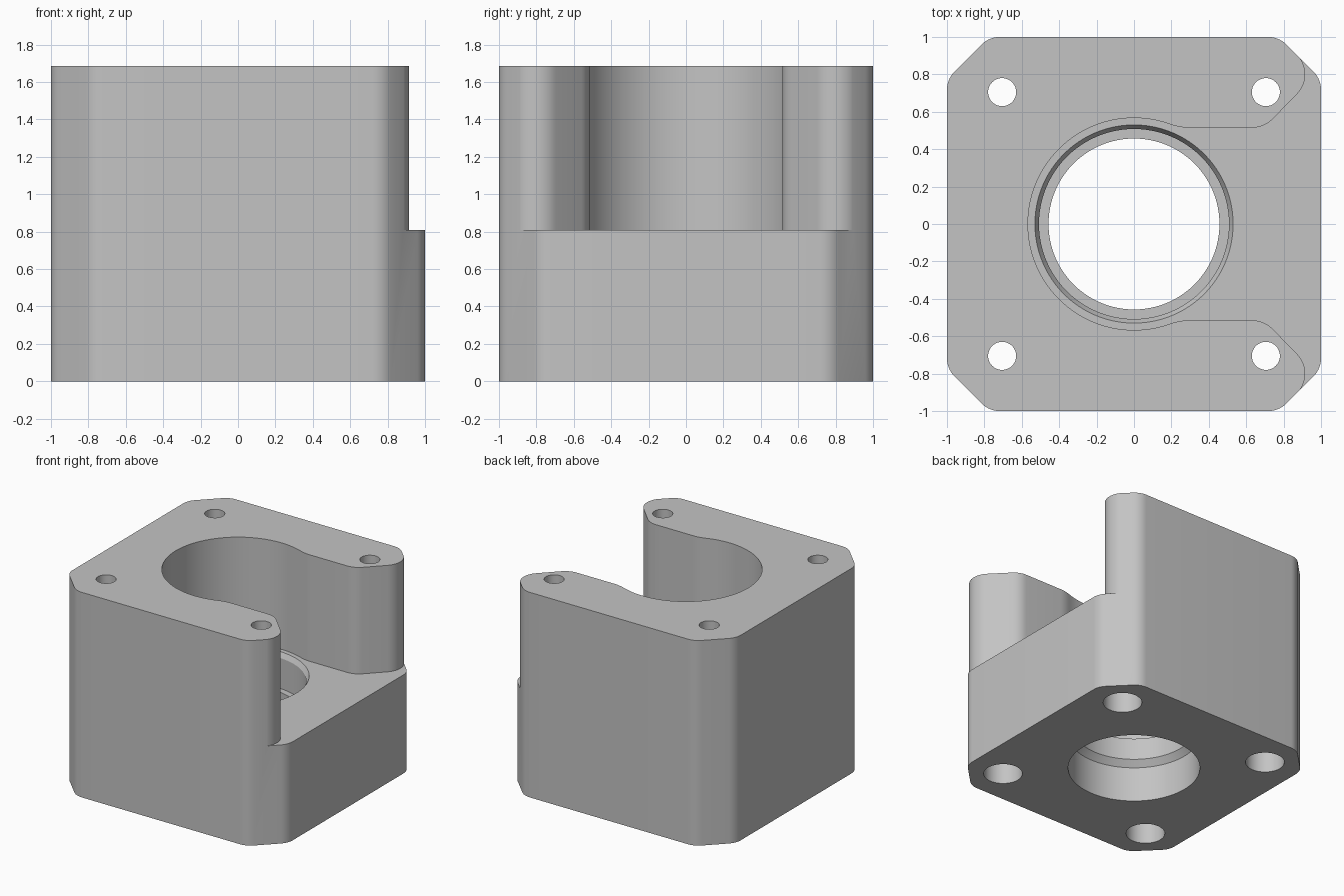
import bpy, bmesh, math
from mathutils import Vector

if "Cube" in bpy.data.objects:
    bpy.data.objects.remove(bpy.data.objects["Cube"], do_unlink=True)

HEIGHT, STEP = 1.685, 0.81       # overall height, floor of the open pocket
SCREW = 0.705                    # screw hole offset from the axis

grey = bpy.data.materials.new("plain_grey")
grey.use_nodes = True
GREY = (0.55, 0.55, 0.55, 1)
grey.diffuse_color = GREY
grey.node_tree.nodes["Principled BSDF"].inputs["Base Color"].default_value = GREY


def make_object(name, bm):
    bmesh.ops.recalc_face_normals(bm, faces=bm.faces)
    mesh = bpy.data.meshes.new(name)
    bm.to_mesh(mesh)
    bm.free()
    mesh.materials.append(grey)
    obj = bpy.data.objects.new(name, mesh)
    bpy.context.collection.objects.link(obj)
    return obj


def arc(cx, cy, r, start, end, steps):
    angles = [math.radians(start + (end - start) * i / steps) for i in range(steps + 1)]
    return [(cx + r * math.cos(a), cy + r * math.sin(a)) for a in angles]


def prism(name, outline, z0, z1):
    bm = bmesh.new()
    face = bm.faces.new([bm.verts.new((x, y, z0)) for x, y in outline])
    top = bmesh.ops.extrude_face_region(bm, geom=[face])["geom"]
    verts = [v for v in top if isinstance(v, bmesh.types.BMVert)]
    bmesh.ops.translate(bm, verts=verts, vec=(0, 0, z1 - z0))
    return make_object(name, bm)


def lathe(name, profile, x=0, y=0, sides=96):
    """Closed solid of revolution from (radius, height) pairs."""
    bm = bmesh.new()
    rings = []
    for r, z in profile:
        rings.append([bm.verts.new((px, py, z))
                      for px, py in arc(x, y, r, 0, 360, sides)[:-1]])
    for low, high in zip(rings, rings[1:]):
        for i in range(sides):
            j = (i + 1) % sides
            bm.faces.new((low[i], low[j], high[j], high[i]))
    bm.faces.new(rings[0])
    bm.faces.new(rings[-1])
    return make_object(name, bm)


def cut(target, cutter):
    cutter.hide_render = True
    mod = target.modifiers.new("cut", 'BOOLEAN')
    mod.operation, mod.solver, mod.object = 'DIFFERENCE', 'EXACT', cutter
    bpy.context.view_layer.objects.active = target
    bpy.ops.object.modifier_apply(modifier=mod.name)
    bpy.data.objects.remove(cutter, do_unlink=True)


# Square block with chamfered corners, each chamfer end rounded
CHAMFER, ROUND = 0.775, 0.14
t = ROUND * math.tan(math.radians(22.5))
quarter = arc(1 - ROUND, CHAMFER - t, ROUND, 0, 45, 7)
quarter += [(y, x) for x, y in reversed(quarter)]
outline = []
for turn in range(4):
    for x, y in quarter:
        for _ in range(turn):
            x, y = -y, x
        outline.append((x, y))
body = prism("motor_mount_body", outline, 0, HEIGHT)

# Pocket open to the left side: round well, flared channel, rounded arm tips
WELL, CHANNEL, BLEND = 0.567, 0.515, 0.3
bx = math.sqrt((WELL + BLEND) ** 2 - (CHANNEL + BLEND) ** 2)
by = CHANNEL + BLEND
blend_angle = math.degrees(math.atan2(by, bx))
half = arc(0, 0, WELL, 180, blend_angle, 40)
half += arc(bx, by, BLEND, blend_angle + 180, 270, 6)[1:]
half += arc(0.633, CHANNEL + 0.15, 0.15, 270, 315, 7)
half += arc(0.765, 0.8, 0.15, -45, 45, 14)[:-1]
half += [(0.88, 0.915), (1.2, 1.235)]
pocket = half + [(x, -y) for x, y in reversed(half[1:])]
cut(body, prism("pocket_cutter", pocket, STEP, HEIGHT + 0.2))

# Stepped central bore: bearing seat, cone, narrow neck, upper seat, lead-in
cut(body, lathe("bore_cutter", [
    (0.5, -0.1), (0.5, 0.29), (0.457, 0.34), (0.457, 0.52),
    (0.508, 0.52), (0.508, 0.77), (0.53, STEP), (0.53, STEP + 0.05)]))

# Four screw holes, counterbored from below
for sx in (-1, 1):
    for sy in (-1, 1):
        cut(body, lathe("screw_cutter", [
            (0.147, -0.1), (0.147, 0.55), (0.075, 0.55), (0.075, HEIGHT + 0.1)],
            sx * SCREW, sy * SCREW, 48))

# Smooth the curved walls, keep the rims crisp
bpy.ops.object.select_all(action='DESELECT')
body.select_set(True)
bpy.context.view_layer.objects.active = body
bpy.ops.object.shade_smooth_by_angle(angle=math.radians(25))
